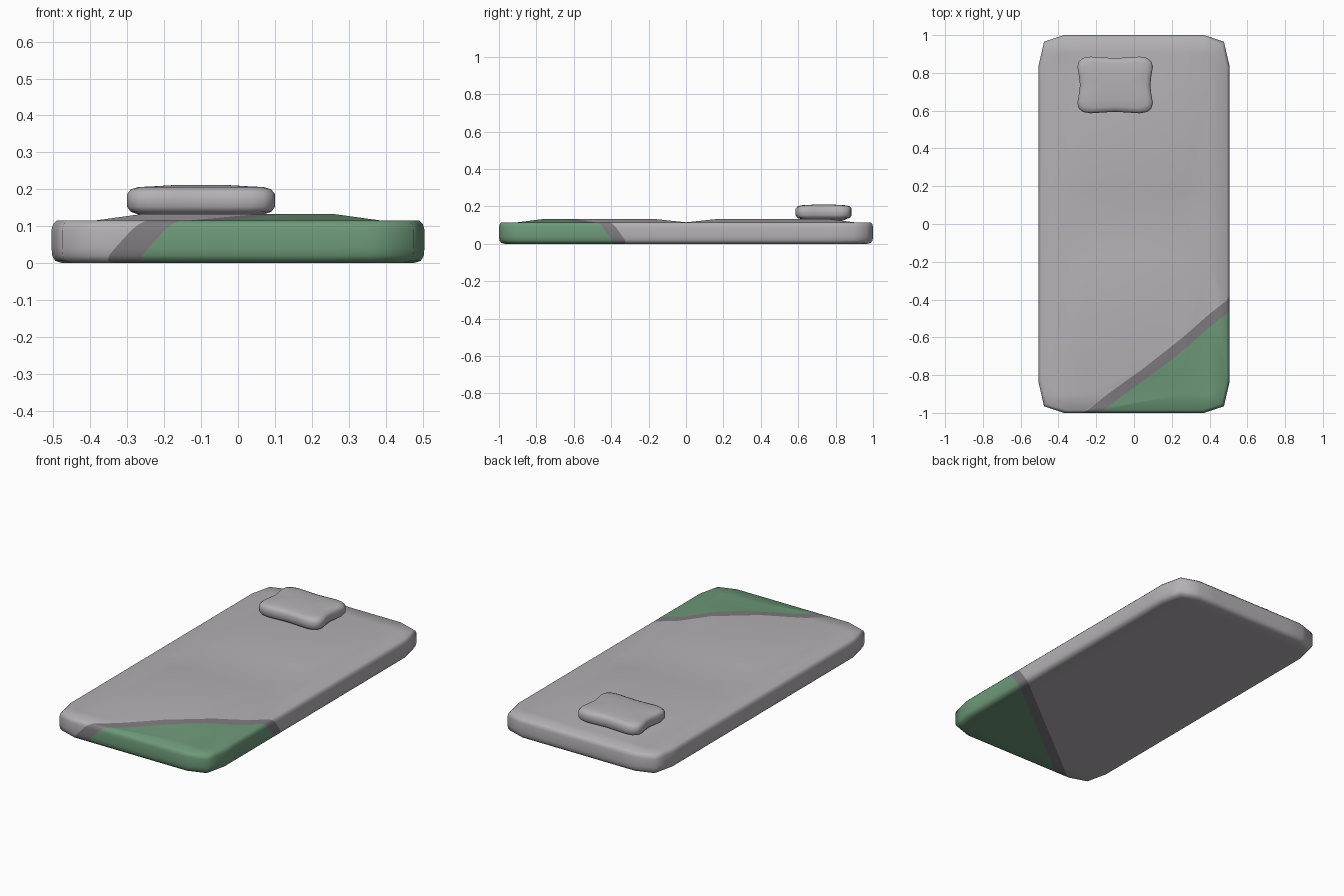
import bpy, bmesh, math
from mathutils import Vector

if "Cube" in bpy.data.objects:
    bpy.data.objects.remove(bpy.data.objects["Cube"])


def material(name, rgb):
    m = bpy.data.materials.new(name)
    m.diffuse_color = (*rgb, 1)
    m.use_nodes = True
    m.node_tree.nodes["Principled BSDF"].inputs["Base Color"].default_value = m.diffuse_color
    return m


grey = material("light grey", (0.46, 0.44, 0.46))
dark = material("dark grey stripe", (0.21, 0.20, 0.215))
green = material("muted green", (0.155, 0.32, 0.19))


def mirrored(quarter):
    """Closed outline from points of the +x +y quarter, going counter-clockwise."""
    q = [Vector(p) for p in quarter]
    r = q[::-1]
    return (q + [Vector((-p.x, p.y)) for p in r]
            + [Vector((-p.x, -p.y)) for p in q] + [Vector((p.x, -p.y)) for p in r])


def loft(outline, half, levels, centre=(0, 0)):
    """Stack inset copies of an outline and cap both ends."""
    bm = bmesh.new()
    rings = []
    for inset, z in levels:
        sx, sy = 1 - inset / half[0], 1 - inset / half[1]
        rings.append([bm.verts.new((centre[0] + p.x * sx, centre[1] + p.y * sy, z)) for p in outline])
    n = len(outline)
    for a, b in zip(rings, rings[1:]):
        for i in range(n):
            j = (i + 1) % n
            bm.faces.new((a[i], a[j], b[j], b[i]))
    bm.faces.new(rings[0][::-1])
    bm.faces.new(rings[-1])
    return bm


def cut(bm, point, normal):
    bmesh.ops.bisect_plane(bm, geom=bm.verts[:] + bm.edges[:] + bm.faces[:], dist=1e-5,
                           plane_co=point, plane_no=normal)


def finish(bm, name, mats, angle):
    me = bpy.data.meshes.new(name)
    bm.to_mesh(me)
    bm.free()
    ob = bpy.data.objects.new(name, me)
    bpy.context.collection.objects.link(ob)
    for m in mats:
        me.materials.append(m)
    bpy.ops.object.select_all(action='DESELECT')
    ob.select_set(True)
    bpy.context.view_layer.objects.active = ob
    bpy.ops.object.shade_smooth_by_angle(angle=math.radians(angle))
    return ob


# Slab body with clipped corners and a rounded rim
outline = mirrored([(0.505, 0.84), (0.476, 0.965), (0.37, 1.0)])
body = loft(outline, (0.505, 1.0),
            [(0.03, 0), (0.01, 0.006), (0.002, 0.02), (0, 0.04), (0, 0.09), (0.004, 0.105), (0.014, 0.115)])

# Two shallow raised pads on the upper face, with a dip between them
for x in (-0.39, -0.26, 0.26, 0.39):
    cut(body, (x, 0, 0), (1, 0, 0))
for y in (-0.9, -0.76, -0.17, 0, 0.17, 0.76, 0.9):
    cut(body, (0, y, 0), (0, 1, 0))


def ramp(v, lo, hi):
    return max(0, min(1, (v - lo) / (hi - lo)))


for v in body.verts:
    if v.co.z > 0.114:
        v.co.z += 0.018 * (1 - ramp(abs(v.co.x), 0.26, 0.39)) * min(
            ramp(abs(v.co.y), 0, 0.17), 1 - ramp(abs(v.co.y), 0.76, 0.9))
bmesh.ops.triangulate(body, faces=[f for f in body.faces if f.calc_center_median().z > 0.112])

# Sloping stripe and green corner
planes = []
for a, b, c in (((-0.27, -1, 0.11), (-0.37, -1, 0), (0.505, -0.39, 0.11)),
                ((-0.18, -1, 0.11), (-0.28, -1, 0), (0.505, -0.46, 0.11))):
    a, b, c = Vector(a), Vector(b), Vector(c)
    n = (b - a).cross(c - a).normalized()
    if n.x < 0:
        n = -n
    planes.append((a, n))
    cut(body, a, n)
for f in body.faces:
    p = f.calc_center_median()
    f.material_index = sum((p - a).dot(n) > 0 for a, n in planes)
finish(body, "slab_body", [grey, dark, green], 60)

# Pillow-shaped raised block with pinched sides
pillow = mirrored([(0.186, 0.0), (0.192, 0.05), (0.2, 0.095), (0.192, 0.125),
                   (0.17, 0.143), (0.13, 0.15), (0.07, 0.146), (0.0, 0.142)])
pillow = [p for i, p in enumerate(pillow) if (p - pillow[i - 1]).length > 1e-5]
block = loft(pillow, (0.2, 0.15),
             [(0.045, 0.125), (0.03, 0.132), (0.01, 0.139), (0, 0.152), (0, 0.187), (0.01, 0.2),
              (0.03, 0.206), (0.07, 0.208), (0.12, 0.211)], (-0.1, 0.736))
finish(block, "raised_block", [grey], 60)
